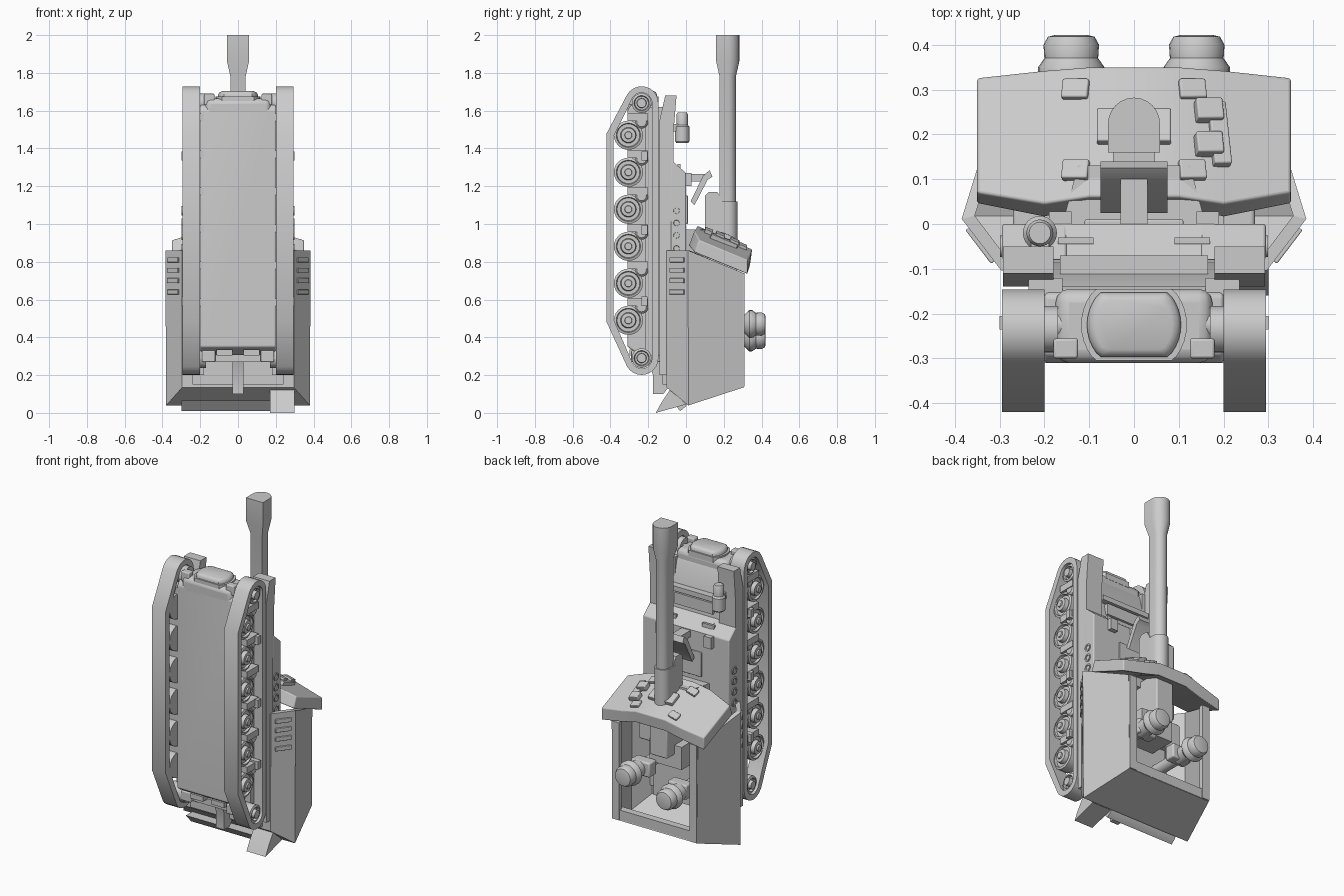
import bpy, bmesh, math
from mathutils import Vector, Matrix

if "Cube" in bpy.data.objects:
    bpy.data.objects.remove(bpy.data.objects["Cube"])

grey = bpy.data.materials.new("plain_grey")
grey.use_nodes = True
grey.diffuse_color = (0.6, 0.6, 0.6, 1)
grey.node_tree.nodes["Principled BSDF"].inputs["Base Color"].default_value = (0.6, 0.6, 0.6, 1)


def finish(name, bm, bevel=0, solid=0):
    bmesh.ops.recalc_face_normals(bm, faces=bm.faces)
    me = bpy.data.meshes.new(name)
    bm.to_mesh(me)
    bm.free()
    me.materials.append(grey)
    ob = bpy.data.objects.new(name, me)
    bpy.context.collection.objects.link(ob)
    if solid:
        m = ob.modifiers.new("thickness", "SOLIDIFY")
        m.thickness, m.offset = solid, 0
        return ob
    if bevel:
        m = ob.modifiers.new("bevel", "BEVEL")
        m.width, m.segments = bevel, 3
    bpy.ops.object.select_all(action="DESELECT")
    ob.select_set(True)
    bpy.context.view_layer.objects.active = ob
    bpy.ops.object.shade_smooth_by_angle(angle=math.radians(35))
    return ob


def box(name, x, y, z, bevel=0, rot=None):
    """Box from x, y, z ranges, optionally turned about its centre."""
    bm = bmesh.new()
    c = Vector([sum(r) / 2 for r in (x, y, z)])
    size = [abs(r[1] - r[0]) for r in (x, y, z)]
    m = Matrix.Translation(c) @ (rot or Matrix()) @ Matrix.Diagonal((*size, 1))
    bmesh.ops.create_cube(bm, size=1, matrix=m)
    return finish(name, bm, bevel)


def loft(name, sections, bevel=0):
    """Closed solid through rings with equal point counts."""
    bm = bmesh.new()
    rings = [[bm.verts.new(p) for p in s] for s in sections]
    n = len(rings[0])
    for a, b in zip(rings, rings[1:]):
        for i in range(n):
            bm.faces.new((a[i], a[(i + 1) % n], b[(i + 1) % n], b[i]))
    bm.faces.new(rings[0])
    bm.faces.new(rings[-1])
    return finish(name, bm, bevel)


def side_prism(name, profile, x0, x1, bevel=0):
    return loft(name, [[(x, y, z) for y, z in profile] for x in (x0, x1)], bevel)


def turned(name, base, axis, profile, n=24):
    """Solid of revolution; profile holds (radius, distance along axis)."""
    q = Vector(axis).to_track_quat("Z", "Y")
    ang = [math.tau * i / n for i in range(n)]
    return loft(name, [[Vector(base) + q @ Vector((r * math.cos(a), r * math.sin(a), d))
                        for a in ang] for r, d in profile])


# Tracks, wheels and running gear on both sides
def track_outline(r, front, lo, hi):
    pts = [(-0.235 + r * math.cos(math.radians(a)), 1.64 + r * math.sin(math.radians(a)))
           for a in range(0, 151, 15)]
    pts += [(front, hi), (front, lo)]
    pts += [(-0.235 + r * math.cos(math.radians(a)), 0.29 + r * math.sin(math.radians(a)))
            for a in range(-150, 1, 15)]
    return pts


for s, side, cap_z in ((1, "left", 0.47), (-1, "right", 0.4)):
    outer = track_outline(0.089, -0.42, 0.48, 1.48)
    inner = track_outline(0.055, -0.385, 0.5, 1.46)
    bm = bmesh.new()
    loops = [[bm.verts.new((s * x, y, z)) for y, z in o]
             for o, x in ((outer, 0.2), (outer, 0.295), (inner, 0.295), (inner, 0.2))]
    for k in range(4):
        a, b = loops[k], loops[(k + 1) % 4]
        for i in range(len(a)):
            j = (i + 1) % len(a)
            bm.faces.new((a[i], a[j], b[j], b[i]))
    finish(side + "_track", bm)
    for k in range(6):
        z = 0.49 + k * 0.196
        turned(side + "_road_wheel", (s * 0.2, -0.305, z), (s, 0, 0),
               [(0.077, 0), (0.077, 0.065), (0.064, 0.07), (0.06, 0.056), (0.042, 0.056),
                (0.038, 0.08), (0.02, 0.082), (0.018, 0.09)])
        box(side + "_suspension_arm", (s * 0.18, s * 0.28), (-0.31, -0.2), (z + 0.075, z + 0.115))
        turned(side + "_arm_hub", (s * 0.19, -0.235, z + 0.07), (s, 0, 0),
               [(0.035, 0), (0.035, 0.075), (0.025, 0.085)], 16)
    for z in (0.59, 0.97, 1.36):
        box(side + "_return_roller", (s * 0.18, s * 0.3), (-0.235, -0.205), (z - 0.025, z + 0.025))
    for z in (0.29, 1.64):
        turned(side + "_end_wheel", (s * 0.17, -0.235, z), (s, 0, 0),
               [(0.052, 0), (0.052, 0.11), (0.04, 0.115), (0.036, 0.1), (0.026, 0.1), (0.024, 0.125)])
    box(side + "_track_rail", (s * 0.16, s * 0.235), (-0.215, -0.12), (0.3, 1.62))
    # Fender and ported side box
    side_prism(side + "_fender", [(-0.14, 0.2), (-0.14, 1.55), (-0.11, 1.68), (-0.05, 1.68),
                                  (-0.065, 1.5), (-0.065, 0.2)], s * 0.18, s * 0.292)
    side_prism(side + "_side_box", [(-0.08, 0.8), (-0.08, 1.34), (0, 1.27), (0, 0.8)],
               s * 0.15, s * 0.294, 0.006)
    for z in (0.87, 0.94, 1.005, 1.07):
        turned(side + "_side_port", (s * 0.285, -0.05, z), (s, 0, 0),
               [(0.024, 0), (0.024, 0.014), (0.016, 0.014), (0.014, 0.004)], 16)
    # Vents on the slanted cheek
    turn = Matrix.Rotation(s * math.atan2(0.105, 0.08), 4, "Z")
    for z in (0.64, 0.7, 0.755, 0.81):
        cx, cy = s * 0.342, -0.047
        box(side + "_vent", (cx - 0.047, cx + 0.047), (cy - 0.007, cy + 0.007),
            (z - 0.013, z + 0.013), 0.003, turn)
    # Rear arm with rounded cap
    turned(side + "_rear_cap", (s * 0.14, 0.0, cap_z), (0, 1, 0),
           [(0.035, 0), (0.035, 0.22), (0.05, 0.23), (0.05, 0.31), (0.074, 0.335), (0.074, 0.35),
            (0.06, 0.37), (0.062, 0.4), (0.052, 0.418), (0.035, 0.422)])
    box(side + "_cap_bracket", (s * 0.06, s * 0.19), (0.2, 0.27), (cap_z - 0.04, cap_z + 0.05), 0.01)
    box(side + "_inner_pod", (s * 0.15, s * 0.27), (-0.06, 0.08), (0.55, 0.72), 0.01)
    # Flange around the rear opening
    box(side + "_rear_flange", (s * 0.24, s * 0.29), (0.285, 0.31), (0.14, 0.74))
    # Small hull fittings
    box(side + "_hull_lug", (s * 0.125, s * 0.18), (-0.3, -0.255), (1.63, 1.69), 0.006)
    box(side + "_lower_lug", (s * 0.12, s * 0.19), (-0.29, -0.22), (0.27, 0.33), 0.006)
    box(side + "_lower_clip", (s * 0.03, s * 0.115), (-0.3, -0.25), (0.305, 0.335))
    box(side + "_shelf_slot", (s * 0.09, s * 0.17), (-0.045, -0.03), (1.29, 1.317))
    box(side + "_shelf_foot", (s * 0.14, s * 0.19), (-0.01, 0.028), (1.2, 1.27))

# Main hull
side_prism("hull", [(-0.31, 0.35), (-0.31, 1.6), (-0.29, 1.63), (-0.16, 1.63), (-0.14, 1.6),
                    (-0.085, 1.34), (-0.085, 0.27), (-0.18, 0.27), (-0.28, 0.33)], -0.2, 0.2, 0.008)
box("nose_roll", (-0.175, 0.175), (-0.31, -0.145), (1.55, 1.665), 0.03)
turned("nose_axle", (-0.2, -0.225, 1.63), (1, 0, 0), [(0.03, 0), (0.03, 0.4)])


# Nose hatch with rounded ends
def clipped_ring(z, r, depth):
    ang = [math.tau * i / 40 for i in range(40)]
    return [(r * math.cos(a), -0.225 + max(-depth, min(depth, r * math.sin(a))), z) for a in ang]


loft("nose_collar", [clipped_ring(1.64, 0.118, 0.08), clipped_ring(1.675, 0.118, 0.08)])
loft("nose_dome", [clipped_ring(z, r, d) for z, r, d in (
    (1.66, 0.105, 0.072), (1.685, 0.105, 0.072), (1.697, 0.098, 0.066), (1.703, 0.085, 0.055))])
box("deck_bar", (-0.165, 0.165), (-0.112, -0.07), (1.44, 1.47))
box("deck_panel", (-0.13, 0.13), (-0.12, -0.075), (1.36, 1.43))
side_prism("shelf", [(-0.09, 0.8), (-0.09, 1.34), (0.0, 1.27), (0.0, 0.8)], -0.18, 0.18)
box("shelf_panel", (-0.11, 0.11), (-0.01, 0.01), (1.0, 1.15), 0.004)

# Canister on the fender
turned("canister", (-0.21, -0.02, 1.43), (0, 0, 1),
       [(0.032, 0), (0.038, 0.008), (0.038, 0.085), (0.03, 0.095), (0.03, 0.15), (0.024, 0.16)])
box("canister_clamp", (-0.23, -0.19), (-0.07, -0.02), (1.49, 1.53))

# Roof neck, and the arm above it
loft("roof_neck", [[(-0.16, 0, z), (0.16, 0, z), (0.125, 0.13, z), (-0.125, 0.13, z)]
                   for z in (0.82, 0.972)])
box("arm_beam", (-0.03, 0.03), (-0.01, 0.1), (1.225, 1.265))
side_prism("arm_head", [(0.025, 1.12), (0.045, 1.1), (0.115, 1.235), (0.14, 1.25),
                        (0.125, 1.285), (0.09, 1.255)], -0.075, 0.075)

# Hollow lower body: wall strip and sloped floor
half = [(0.29, -0.09, 0.14, 0.86), (0.37, 0.015, 0.05, 0.86), (0.28, 0.3, 0.145, 0.74)]
strip = [(-x, y, a, b) for x, y, a, b in reversed(half)] + half
bm = bmesh.new()
low = [bm.verts.new((x, y, a)) for x, y, a, b in strip]
top = [bm.verts.new((x, y, b)) for x, y, a, b in strip]
for i in range(5):
    bm.faces.new((low[i], low[i + 1], top[i + 1], top[i]))
for i in range(2):
    bm.faces.new((low[i], low[i + 1], low[4 - i], low[5 - i]))
finish("lower_body", bm, solid=0.03)
box("rear_sill", (-0.27, 0.27), (0.26, 0.305), (0.14, 0.2))
box("inner_bulkhead", (-0.2, 0.2), (-0.08, 0.03), (0.2, 0.85))
box("breech", (-0.06, 0.06), (0.02, 0.27), (0.58, 0.86), 0.008)
box("breech_cradle", (-0.11, 0.11), (0.02, 0.2), (0.5, 0.64))

# Bent roof plate
edge = [(0.07, 0.915), (0.325, 0.81), (0.325, 0.735), (0.045, 0.85)]
brow = [(0.045, 0.962), (0.342, 0.84), (0.335, 0.765), (0.015, 0.885)]
ridge = [(0.06, 0.99), (0.35, 0.865), (0.34, 0.79), (0.04, 0.915)]
loft("roof_plate", [[(x, y, z) for y, z in p]
                    for x, p in ((-0.35, edge), (-0.2, brow), (-0.1, ridge),
                                 (0.1, ridge), (0.2, brow), (0.35, edge))], 0.006)


def roof_pad(name, x, y, w, d, h):
    z = 0.985 - (y - 0.08) * 0.444 - max(0, abs(x) - 0.1) * 0.25
    tilt = Matrix.Rotation(math.copysign(0.25, x) if abs(x) > 0.1 else 0, 4, "Y")
    box(name, (x - w / 2, x + w / 2), (y - d / 2, y + d / 2), (z - h, z + h), 0.004,
        tilt @ Matrix.Rotation(-0.41, 4, "X"))


for x in (-0.13, 0.13):
    for y in (0.12, 0.3):
        roof_pad("roof_pad", x, y, 0.06, 0.045, 0.012)
roof_pad("hatch_strip", 0.19, 0.2, 0.04, 0.15, 0.014)
for y in (0.175, 0.25):
    roof_pad("hatch_block", 0.165, y, 0.06, 0.05, 0.026)
roof_pad("barrel_plate", 0, 0.215, 0.165, 0.08, 0.02)


# Barrel with a flat front and round back
def d_ring(z, r, flat, cy=0.224):
    arc = [math.pi * i / 12 for i in range(13)]
    return [(-r, flat, z), (r, flat, z)] + [(r * math.cos(a), cy + r * math.sin(a), z) for a in arc]


loft("barrel", [d_ring(0.85, 0.04, 0.178), d_ring(1.78, 0.04, 0.178),
                d_ring(1.86, 0.058, 0.16), d_ring(2.0, 0.058, 0.16)])
loft("barrel_sleeve", [d_ring(0.85, 0.048, 0.165), d_ring(1.12, 0.048, 0.165)])
side_prism("barrel_mount", [(0.1, 0.9), (0.1, 1.15), (0.12, 1.17), (0.165, 1.17), (0.19, 1.13),
                            (0.19, 0.88)], -0.047, 0.047)

# Bottom front fittings
side_prism("toe_strip", [(-0.08, 0.065), (0.01, 0.065), (0.0, 0.035), (-0.03, 0.01)], -0.3, 0.17)
side_prism("toe_block", [(-0.16, 0), (-0.13, 0.055), (-0.08, 0.13), (0, 0.045)], 0.17, 0.3)
side_prism("centre_hook", [(-0.175, 0.1), (-0.175, 0.2), (-0.21, 0.3), (-0.1, 0.3), (-0.09, 0.14),
                           (-0.12, 0.1)], -0.028, 0.028)
box("front_lower_panel", (-0.24, 0.24), (-0.125, -0.08), (0.15, 0.27))
box("lower_crossbar", (-0.2, 0.2), (-0.26, -0.2), (0.27, 0.31))
